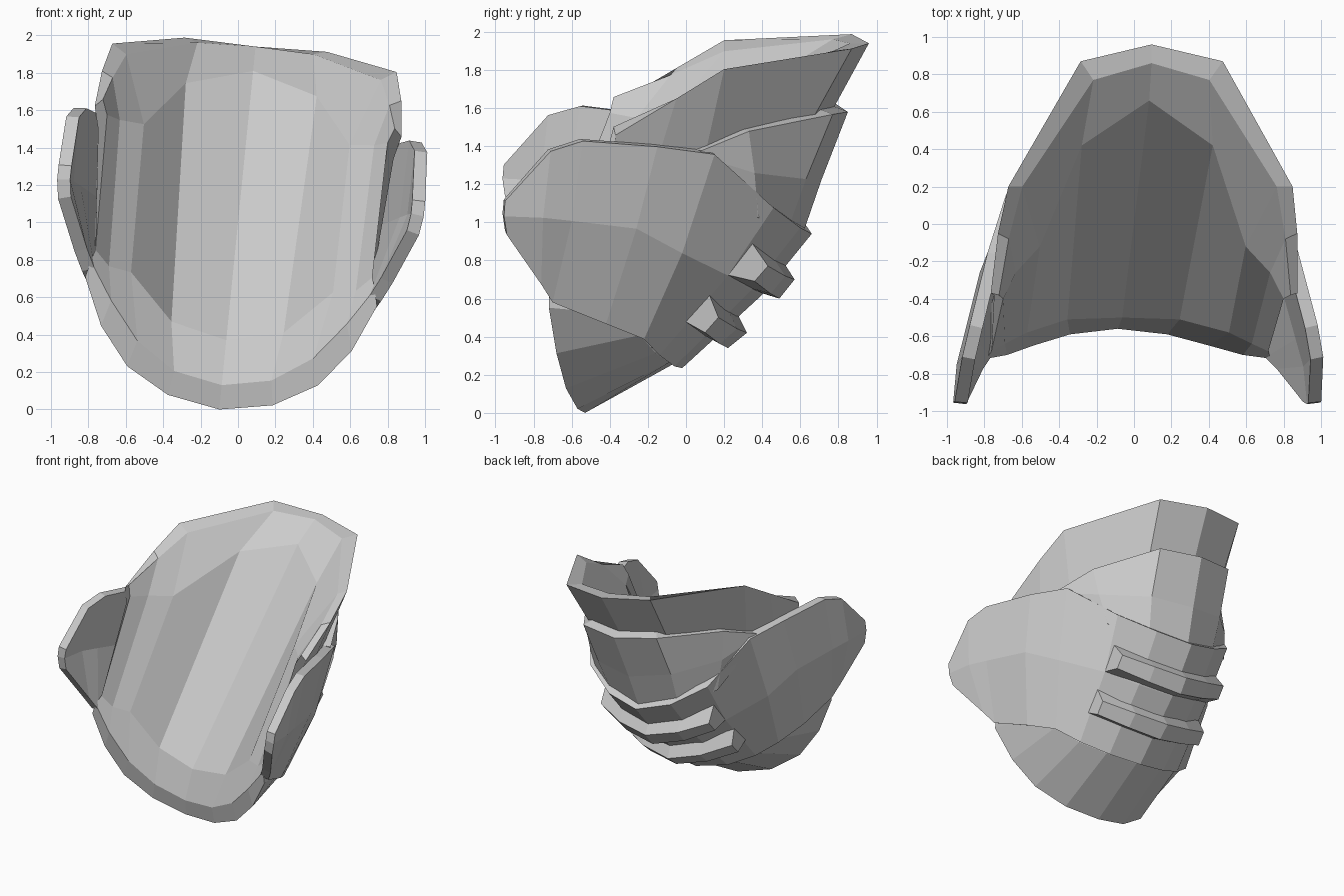
import bpy, bmesh
from mathutils import Vector


def tilt(p):
    # whole guard leans slightly sideways
    x, y, z = p
    return Vector((x + 0.1 * (z - 1), y, z - 0.1 * x))


def full(half):
    # mirror a half row (starting on the centre line) to both sides
    return [(-x, y, z) for x, y, z in reversed(half[1:])] + list(half)


def lofted(name, rows, closed=False, thickness=0):
    bm = bmesh.new()
    grid = [[bm.verts.new(tilt(p)) for p in full(r)] for r in rows]
    pairs = list(zip(grid, grid[1:])) + ([(grid[-1], grid[0])] if closed else [])
    for a, b in pairs:
        for i in range(len(a) - 1):
            bm.faces.new((a[i], a[i + 1], b[i + 1], b[i]))
    if closed:
        for k in (0, -1):
            bm.faces.new([r[k] for r in grid])
    bmesh.ops.recalc_face_normals(bm, faces=bm.faces)
    if thickness:
        facing = sum((f.normal * f.calc_area() for f in bm.faces), Vector())
        if facing.dot(Vector((0, 1, -0.6))) < 0:
            bmesh.ops.reverse_faces(bm, faces=bm.faces)
    me = bpy.data.meshes.new(name)
    bm.to_mesh(me)
    bm.free()
    ob = bpy.data.objects.new(name, me)
    bpy.context.collection.objects.link(ob)
    if thickness:
        m = ob.modifiers.new("thickness", 'SOLIDIFY')
        m.thickness = thickness
        m.offset = -1
    return ob


# Hollowed main shell: rows run around the section, outside then inside
rim_low = [(0, -.53, 0), (.28, -.57, .05), (.51, -.63, .18), (.67, -.68, .38), (.78, -.72, .63)]
belly_low = [(0, -.06, .26), (.26, -.09, .29), (.46, -.16, .36), (.62, -.24, .47), (.73, -.45, .60)]
belly_top = [(0, .72, 1.5), (.34, .60, 1.46), (.66, .10, 1.42), (.74, -.15, 1.40), (.79, -.38, 1.42)]
rim_top = [(0, .96, 1.94), (.38, .87, 1.95), (.76, .20, 1.88), (.80, -.05, 1.73), (.82, -.37, 1.54)]
lip_top = [(0, .86, 1.94), (.31, .77, 1.93), (.68, .20, 1.83), (.74, -.08, 1.70), (.78, -.38, 1.58)]
hollow_top = [(0, .66, 1.81), (.35, .42, 1.71), (.55, -.12, 1.47), (.68, -.26, 1.48), (.75, -.40, 1.5)]
hollow_low = [(0, -.50, .37), (.30, -.51, .44), (.54, -.58, .68), (.66, -.64, .70), (.74, -.68, .78)]
lip_low = [(0, -.56, .13), (.26, -.59, .18), (.47, -.65, .32), (.63, -.70, .52), (.76, -.72, .72)]
lofted("main_shell", [rim_low, belly_low, belly_top, rim_top, lip_top,
                      hollow_top, hollow_low, lip_low], closed=True)

# Upper back panel
lofted("upper_back_panel", [
    [(0, .85, 1.58), (.33, .77, 1.60), (.62, .33, 1.54), (.74, .08, 1.45)],
    [(0, .71, 1.22), (.33, .63, 1.26), (.61, .36, 1.32), (.73, .08, 1.42)],
    [(0, .61, .93), (.30, .53, .98), (.56, .38, 1.08), (.72, .06, 1.38)]], thickness=.08)

# Wrap-around plate with a wing on each side
lofted("winged_plate", [
    [(0, .66, .94), (.28, .60, 1.00), (.53, .46, 1.13), (.73, .15, 1.43),
     (.83, -.15, 1.48), (.93, -.54, 1.52), (.965, -.71, 1.47), (.98, -.95, 1.21)],
    [(0, .40, .62), (.27, .34, .67), (.49, .22, .77), (.72, -.02, .91),
     (.83, -.26, 1.05), (.92, -.60, 1.10), (.96, -.75, 1.12), (.98, -.955, 1.13)],
    [(0, -.02, .235), (.26, -.06, .27), (.47, -.14, .35), (.63, -.22, .45),
     (.73, -.42, .54), (.80, -.70, .66), (.85, -.76, .76), (.965, -.94, 1.03)]],
    thickness=.07)


# Raised ribs across the back
def rib(name, section, end_section):
    mid = [(y + .35 * (ey - y), z + .35 * (ez - z))
           for (y, z), (ey, ez) in zip(section, end_section)]
    rows = [[(0, *c), (.26, m[0], m[1] + .02), (.49, e[0], e[1] + .05)]
            for c, m, e in zip(section, mid, end_section)]
    lofted(name, rows, closed=True)


rib("upper_rib", [(.50, .81), (.57, .70), (.49, .60), (.36, .64)],
    [(.34, .90), (.43, .77), (.36, .69), (.19, .73)])
rib("lower_rib", [(.26, .54), (.32, .42), (.22, .34), (.11, .40)],
    [(.11, .65), (.17, .50), (.10, .42), (-.06, .51)])
